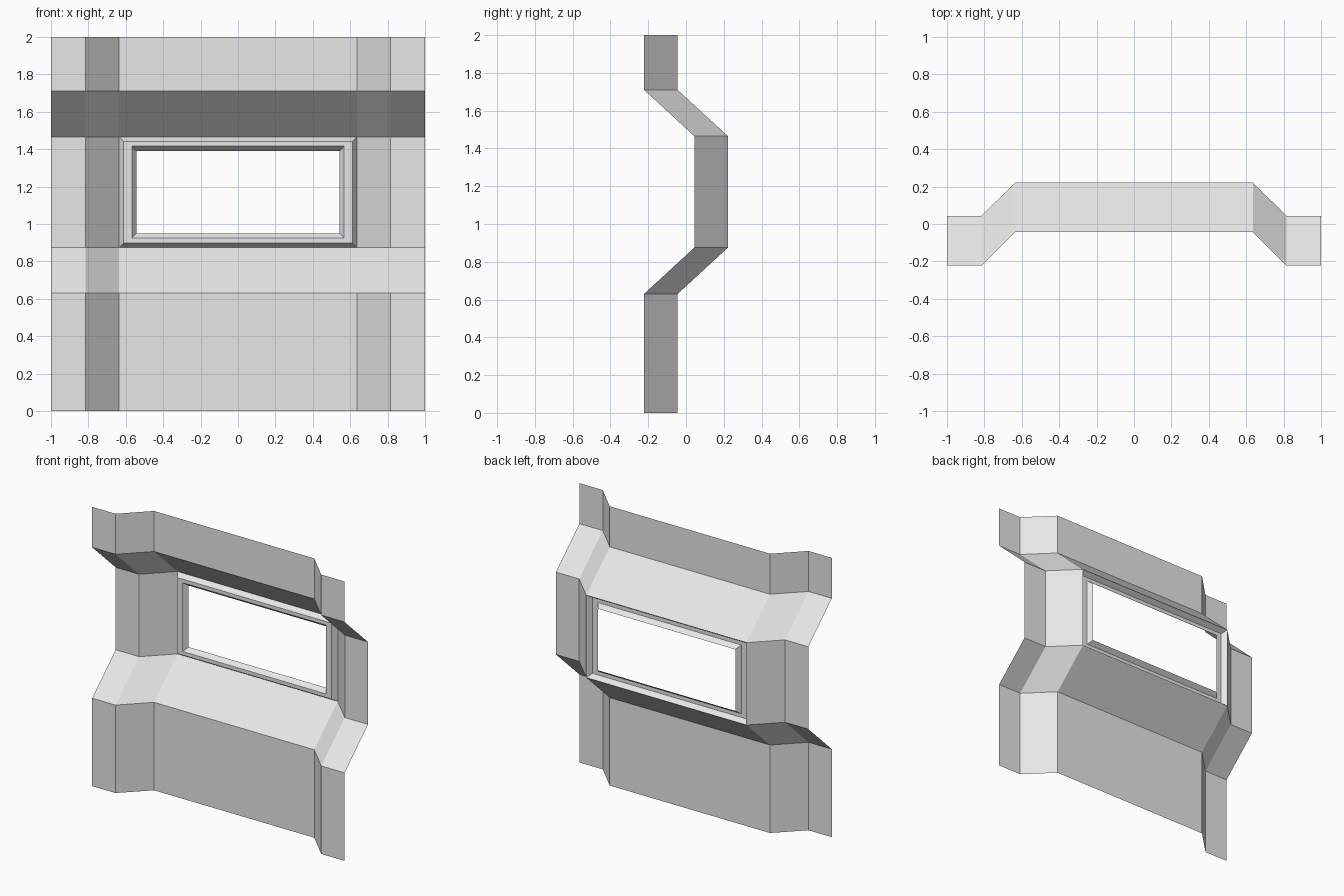
import bpy
import bmesh

cube = bpy.data.objects.get("Cube")
if cube:
    bpy.data.objects.remove(cube, do_unlink=True)

grey = bpy.data.materials.new("light_grey")
grey.use_nodes = True
colour = (0.8, 0.8, 0.8, 1)
grey.diffuse_color = colour
grey.node_tree.nodes["Principled BSDF"].inputs["Base Color"].default_value = colour

# Folds of the sheet: (position, depth added there)
ACROSS = [(-1, 0), (-0.815, 0), (-0.635, 0.178), (0.635, 0.178), (0.815, 0), (1, 0)]
UPWARD = [(0, 0), (0.63, 0), (0.875, 0.266), (1.465, 0.266), (1.71, 0), (2, 0)]
FRONT_Y = -0.222
BACK_Y = 0.222
WINDOW_Z = 1.17
WINDOW_CELL = (2, 2)


def add_part(name, rows, closed=False, skip=None):
    """Join neighbouring rows of points with flat quads facing the front."""
    bm = bmesh.new()
    verts = [[bm.verts.new(p) for p in row] for row in rows]
    for j in range(len(rows) - 1):
        count = len(rows[j])
        for i in range(count if closed else count - 1):
            if (i, j) == skip:
                continue
            k = (i + 1) % count
            bm.faces.new((verts[j][i], verts[j][k], verts[j + 1][k], verts[j + 1][i]))
    mesh = bpy.data.meshes.new(name)
    bm.to_mesh(mesh)
    bm.free()
    mesh.materials.append(grey)
    obj = bpy.data.objects.new(name, mesh)
    bpy.context.collection.objects.link(obj)
    return obj


# Folded wall sheet with the window cell left open
wall_rows = [[(x, FRONT_Y + dx + dz, z) for x, dx in ACROSS] for z, dz in UPWARD]
add_part("folded_wall", wall_rows, skip=WINDOW_CELL)


def ring(half_width, half_height, raise_by):
    corners = [(-1, -1), (1, -1), (1, 1), (-1, 1)]
    return [(sx * half_width, BACK_Y - raise_by, WINDOW_Z + sz * half_height)
            for sx, sz in corners]


# Raised window frame: outer bevel, flat rim, inner bevel
frame_rings = [ring(0.635, 0.295, 0), ring(0.611, 0.272, 0.036),
               ring(0.568, 0.246, 0.036), ring(0.543, 0.22, 0.004)]
add_part("window_frame", frame_rings, closed=True)
